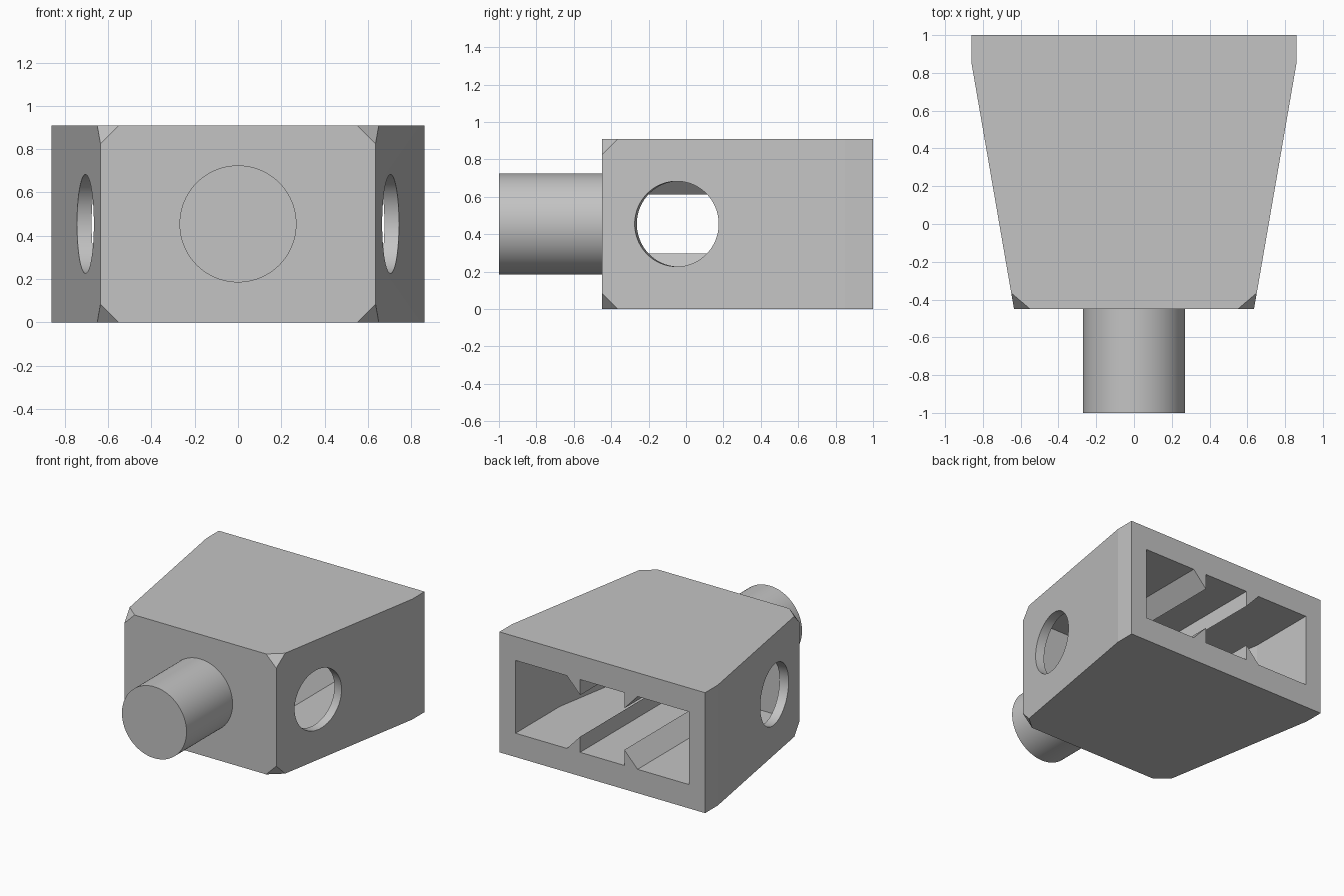
import bpy
import bmesh
import math
from mathutils import Vector

old = bpy.data.objects.get("Cube")
if old:
    bpy.data.objects.remove(old, do_unlink=True)

HEIGHT = 0.91
MID = HEIGHT / 2
FLOOR, CEILING = 0.18, 0.73
INNER_FRONT = -0.27

grey = bpy.data.materials.new("plain grey")
grey.use_nodes = True
colour = (0.55, 0.55, 0.55, 1)
grey.diffuse_color = colour
grey.node_tree.nodes["Principled BSDF"].inputs["Base Color"].default_value = colour


def finish(name, bm):
    """Turn a bmesh into a grey object."""
    bmesh.ops.recalc_face_normals(bm, faces=bm.faces)
    mesh = bpy.data.meshes.new(name)
    bm.to_mesh(mesh)
    bm.free()
    mesh.materials.append(grey)
    obj = bpy.data.objects.new(name, mesh)
    bpy.context.collection.objects.link(obj)
    return obj


def prism(name, points, sweep):
    """Extrude a closed outline along a vector."""
    bm = bmesh.new()
    face = bm.faces.new([bm.verts.new(p) for p in points])
    new = bmesh.ops.extrude_face_region(bm, geom=[face], use_keep_orig=True)["geom"]
    verts = [g for g in new if isinstance(g, bmesh.types.BMVert)]
    bmesh.ops.translate(bm, vec=sweep, verts=verts)
    return finish(name, bm)


def rod(name, radius, length, centre, axis):
    bm = bmesh.new()
    bmesh.ops.create_cone(bm, cap_ends=True, segments=96,
                          radius1=radius, radius2=radius, depth=length)
    obj = finish(name, bm)
    obj.location = centre
    obj.rotation_euler = Vector(axis).to_track_quat("Z", "Y").to_euler()
    return obj


def select_only(obj):
    bpy.ops.object.select_all(action="DESELECT")
    obj.select_set(True)
    bpy.context.view_layer.objects.active = obj


# Tapered block with its four front corners cut off
bm = bmesh.new()
for side in (-1, 1):
    for up in (-1, 1):
        z = MID + up * MID
        corners = [(0.86, 1, z), (0.86, 0.85, z), (0.65, -0.365, z),
                   (0.55, -0.45, z), (0.635, -0.45, z - up * 0.085)]
        for x, y, h in corners:
            bm.verts.new((side * x, y, h))
bmesh.ops.convex_hull(bm, input=bm.verts)
bmesh.ops.dissolve_limit(bm, angle_limit=math.radians(0.8),
                         verts=bm.verts, edges=bm.edges)
body = finish("body", bm)

# Cavity open at the back, narrowing towards the front
half = [(0.725, 1.1), (0.725, 0.47), (0.597, INNER_FRONT)]
outline = half + [(-x, y) for x, y in reversed(half)]
cutters = [prism("cavity_cutter", [(x, y, FLOOR) for x, y in outline],
                 (0, 0, CEILING - FLOOR))]

# Round holes square to the slanted sides
slant = math.atan2(0.21, 1.215)
for side in (-1, 1):
    cutters.append(rod("side_hole_cutter", 0.228, 0.5, (side * 0.705, -0.05, MID),
                       (side * math.cos(slant), -math.sin(slant), 0)))

select_only(body)
bpy.context.view_layer.update()
for cutter in cutters:
    cutter.hide_render = True
    mod = body.modifiers.new("cut", "BOOLEAN")
    mod.operation = "DIFFERENCE"
    mod.solver = "EXACT"
    mod.object = cutter
    bpy.ops.object.modifier_apply(modifier=mod.name)
    bpy.data.objects.remove(cutter, do_unlink=True)

# Sawtooth ribs along the floor and ceiling of the cavity
for level, base, up in (("floor", FLOOR, 1), ("ceiling", CEILING, -1)):
    for name, side in (("left", 1), ("right", -1)):
        tooth = [(0.185, 0), (0.295, 0), (0.185, 0.118)]
        prism(f"{name}_{level}_rib",
              [(side * x, INNER_FRONT, base + up * h) for x, h in tooth],
              (0, 1 - INNER_FRONT, 0))

# Round stud on the front
stud = rod("stud", 0.27, 0.6, (0, -0.7, MID), (0, -1, 0))

for obj in (body, stud):
    select_only(obj)
    bpy.ops.object.shade_smooth_by_angle(angle=math.radians(8))
